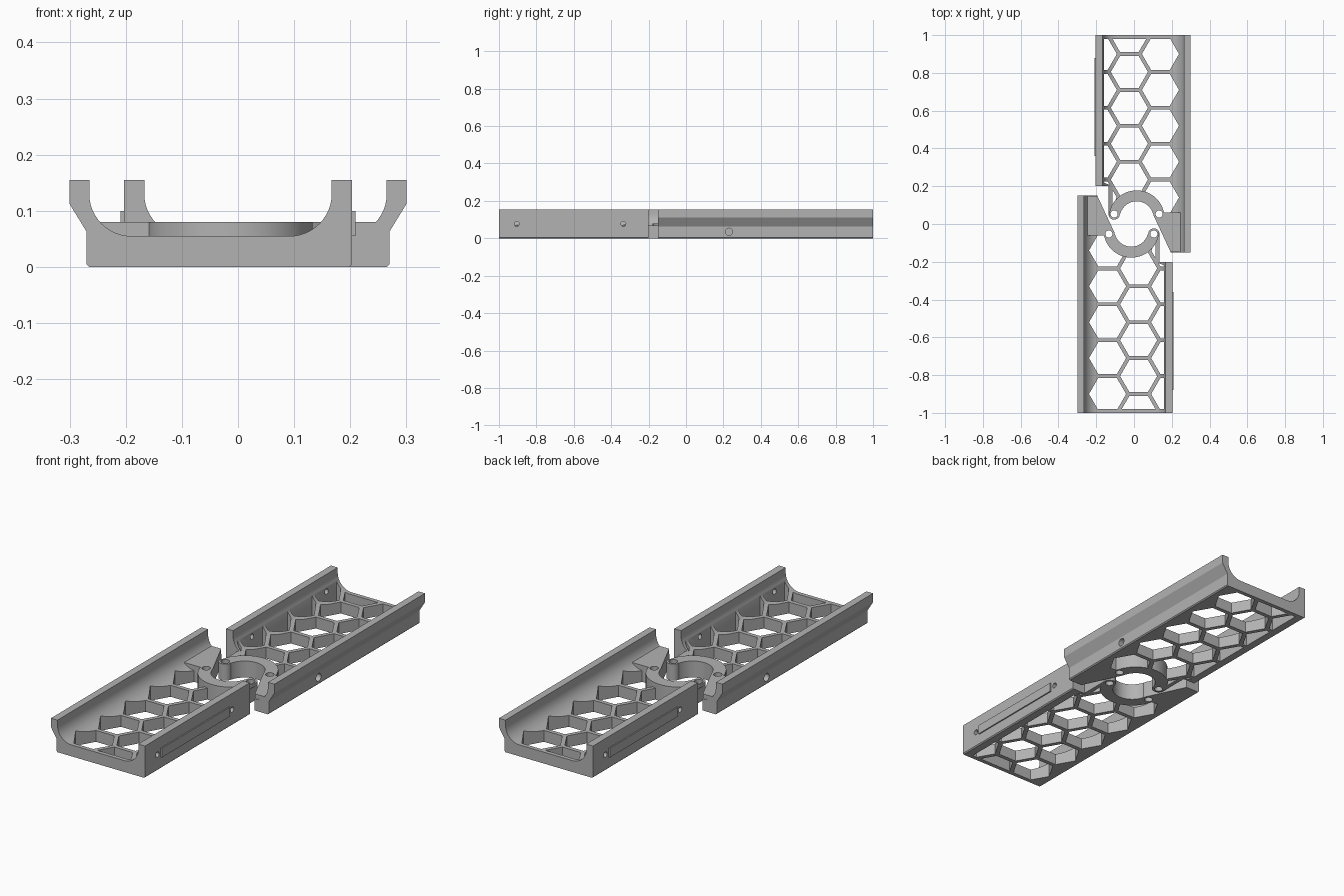
import bpy, bmesh, math
from math import sin, cos, radians, pi
from mathutils import Matrix

if "Cube" in bpy.data.objects:
    bpy.data.objects.remove(bpy.data.objects["Cube"])

grey = bpy.data.materials.new("warm_grey")
grey.use_nodes = True
color = (0.45, 0.45, 0.45, 1)
grey.diffuse_color = color
grey.node_tree.nodes["Principled BSDF"].inputs["Base Color"].default_value = color

FLOOR, TOP, FILLET = 0.055, 0.155, 0.075
RING = (-0.014, -0.03)          # centre of the clasp ring


def arc(cx, cy, r, a0, a1, n=12):
    """Points along an arc, angles in degrees."""
    angles = [radians(a0 + (a1 - a0) * i / n) for i in range(n + 1)]
    return [(cx + r * cos(a), cy + r * sin(a)) for a in angles]


def prism(name, pts, lo, hi, axis="Z"):
    """Extrude a 2D outline along z (x,y points), y (x,z points) or x (y,z points)."""
    place = {"Z": lambda a, b, t: (a, b, t),
             "Y": lambda a, b, t: (a, t, b),
             "X": lambda a, b, t: (t, a, b)}[axis]
    bm = bmesh.new()
    ends = [[bm.verts.new(place(a, b, t)) for a, b in pts] for t in (lo, hi)]
    for ring in ends:
        bm.faces.new(ring)
    n = len(pts)
    for i in range(n):
        j = (i + 1) % n
        bm.faces.new((ends[0][i], ends[0][j], ends[1][j], ends[1][i]))
    bmesh.ops.recalc_face_normals(bm, faces=bm.faces)
    mesh = bpy.data.meshes.new(name)
    bm.to_mesh(mesh)
    bm.free()
    obj = bpy.data.objects.new(name, mesh)
    bpy.context.collection.objects.link(obj)
    mesh.materials.append(grey)
    return obj


def disc(cx, cy, r, n=32):
    return arc(cx, cy, r, 0, 360, n)[:-1]


def boolean(obj, other, op):
    """Apply a boolean and discard the helper."""
    other.hide_render = True
    mod = obj.modifiers.new("cut", "BOOLEAN")
    mod.operation, mod.solver, mod.object = op, "EXACT", other
    bpy.context.view_layer.objects.active = obj
    bpy.ops.object.modifier_apply(modifier=mod.name)
    bpy.data.objects.remove(other)


# Channel section: flared wall on one side, straight wall on the other
section = [(-0.265, 0), (0.198, 0), (0.203, 0.005), (0.203, TOP), (0.167, TOP)]
section += arc(0.167 - FILLET, FLOOR + FILLET, FILLET, 0, -90)
section += arc(-0.265 + FILLET, FLOOR + FILLET, FILLET, -90, -180)
section += [(-0.265, TOP), (-0.30, TOP), (-0.30, 0.112), (-0.27, 0.063), (-0.27, 0.005)]
tray = prism("front_tray", section, -1, 0.15, "Y")

# Raised clasp ring and gusset
boolean(tray, prism("ring", disc(*RING, 0.148, 48), 0.01, 0.08), "UNION")
gusset = [(-0.262, -0.06), (-0.09, -0.06), (-0.09, 0.149), (-0.262, 0.149)]
boolean(tray, prism("gusset", gusset, 0.011, 0.08), "UNION")

# Trim to the plan outline with the half-round clasp opening
plan = [(-0.4, -1.1), (0.4, -1.1), (0.4, -0.2), (0.135, -0.2)]
plan += arc(0.105, -0.053, 0.03, 0, 180)
plan += arc(*RING, 0.09, -16, -164, 24)
plan += arc(-0.133, -0.053, 0.03, 0, 20, 3)
plan += [(-0.195, 0.151), (-0.4, 0.151)]
boolean(tray, prism("outline", plan, -0.1, 0.3), "INTERSECT")

# Honeycomb openings, kept inside a border and clear of the clasp
PITCH = 0.19
window = [(-0.255, -0.98), (0.16, -0.98), (0.16, -0.22), (0.115, -0.2),
          (0.115, -0.06), (-0.255, -0.06)]
for column, x in enumerate((-0.14, 0.0245, 0.189)):
    for row in range(6):
        y = -0.14 - PITCH * row - (PITCH / 2 if column == 1 else 0)
        if y < -1.03:
            continue
        cell = prism("cell", disc(x, y, 0.17 / math.sqrt(3), 6), -0.05, 0.2)
        boolean(cell, prism("window", window, -0.1, 0.3), "INTERSECT")
        if y > -0.3:
            boolean(cell, prism("clasp_keep", disc(*RING, 0.148, 48), -0.1, 0.3), "DIFFERENCE")
        if len(cell.data.polygons):
            boolean(tray, cell, "DIFFERENCE")
        else:
            bpy.data.objects.remove(cell)

# Screw holes in the clasp and the side walls
for x in (-0.133, 0.105):
    boolean(tray, prism("clasp_hole", disc(x, -0.053, 0.019), -0.1, 0.3), "DIFFERENCE")
for y in (-0.905, -0.335):
    boolean(tray, prism("wall_hole", disc(y, 0.077, 0.013, 24), 0.12, 0.3, "X"), "DIFFERENCE")
boolean(tray, prism("side_hole", disc(-0.23, 0.035, 0.019, 24), -0.4, -0.235, "X"), "DIFFERENCE")

# Raised label strip on the straight wall
strip = prism("front_strip", [(-0.88, 0.055), (-0.36, 0.055), (-0.36, 0.1), (-0.88, 0.1)],
              0.2, 0.209, "X")

# The rear half is the front half turned half way round
parts = [tray, strip]
for obj in (tray, strip):
    twin = obj.copy()
    twin.data = obj.data.copy()
    twin.name = obj.name.replace("front", "rear")
    twin.data.transform(Matrix.Rotation(pi, 4, "Z"))
    bpy.context.collection.objects.link(twin)
    parts.append(twin)

bpy.ops.object.select_all(action="DESELECT")
for obj in parts:
    obj.select_set(True)
bpy.context.view_layer.objects.active = tray
bpy.ops.object.shade_smooth_by_angle(angle=radians(30))
